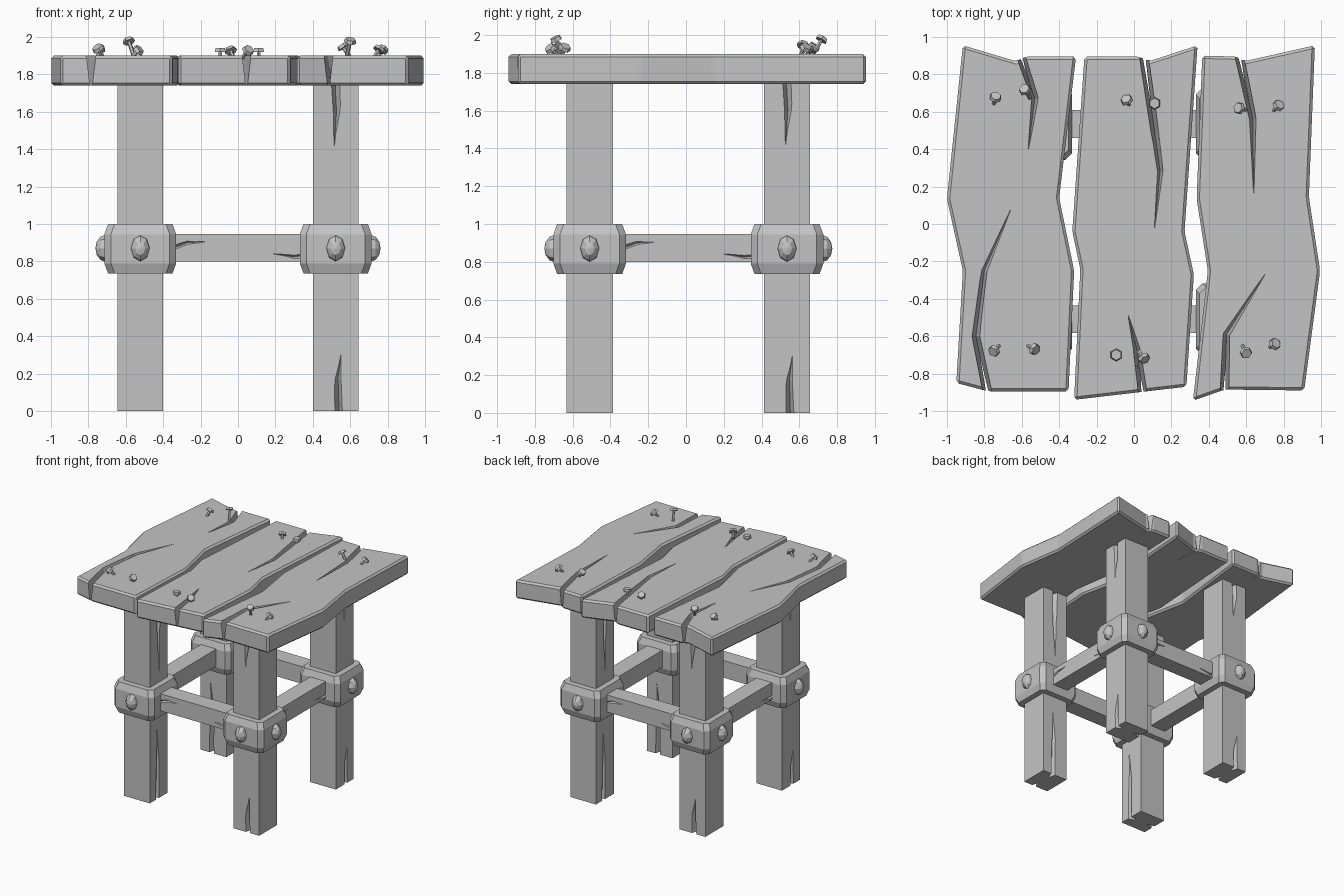
import bpy, bmesh, math
from mathutils import Matrix, Vector

if "Cube" in bpy.data.objects:
    bpy.data.objects.remove(bpy.data.objects["Cube"], do_unlink=True)

grey = bpy.data.materials.new("plain_grey")
grey.use_nodes = True
grey.diffuse_color = (0.55, 0.55, 0.55, 1)
shader = next(n for n in grey.node_tree.nodes if n.type == 'BSDF_PRINCIPLED')
shader.inputs["Base Color"].default_value = grey.diffuse_color
shader.inputs["Roughness"].default_value = 0.8


def finish(bm, name, matrix=None):
    """Turn a bmesh into a flat shaded object."""
    bmesh.ops.recalc_face_normals(bm, faces=bm.faces)
    mesh = bpy.data.meshes.new(name)
    bm.to_mesh(mesh)
    bm.free()
    if matrix:
        mesh.transform(matrix)
    mesh.materials.append(grey)
    obj = bpy.data.objects.new(name, mesh)
    bpy.context.collection.objects.link(obj)
    return obj


def loft(bm, rings):
    """Skin equal-sized rings of points and cap both ends."""
    rows = [[bm.verts.new(p) for p in ring] for ring in rings]
    count = len(rows[0])
    for low, high in zip(rows, rows[1:]):
        for i in range(count):
            j = (i + 1) % count
            bm.faces.new((low[i], low[j], high[j], high[i]))
    bm.faces.new(rows[0][::-1])
    bm.faces.new(rows[-1])


def add_box(bm, centre, size):
    matrix = Matrix.Translation(centre) @ Matrix.Diagonal((*size, 1))
    bmesh.ops.create_cube(bm, size=1, matrix=matrix)


def add_crack(bm, path, normal, width, depth, lift=0.02):
    """Tapered V-shaped wedge along a path, deepest at its first point."""
    n = Vector(normal)
    pts = [Vector(p) for p in path]
    pts[0] += (pts[0] - pts[1]).normalized() * 0.06
    last = len(pts) - 1
    rings = []
    for i, p in enumerate(pts):
        t = (pts[min(i + 1, last)] - pts[max(i - 1, 0)]).normalized()
        fade = 1 - i / last
        d = max(depth * fade ** 1.3, 0.004)
        w = max(width * fade ** 0.5, 0.002) * (d + lift) / d / 2
        side = n.cross(t) * w
        rings.append((p + side + n * lift, p - side + n * lift, p - n * d))
    loft(bm, rings)


def carve(obj, cutter_bm):
    """Subtract the cracks from an object and drop the cutter."""
    cutter = finish(cutter_bm, "crack_cutter")
    cutter.hide_render = True
    mod = obj.modifiers.new("cracks", 'BOOLEAN')
    mod.operation = 'DIFFERENCE'
    mod.solver = 'EXACT'
    mod.use_self = True
    mod.object = cutter
    deps = bpy.context.evaluated_depsgraph_get()
    mesh = bpy.data.meshes.new_from_object(obj.evaluated_get(deps))
    obj.modifiers.clear()
    obj.data = mesh
    bpy.data.objects.remove(cutter, do_unlink=True)


# Table top: three crooked planks, each with a crack from either end
BOTTOM, TOP = 1.74, 1.9
planks = {
    "right_plank": (
        [(-.95, -.85), (-.78, -.895), (-.35, -.895), (-.32, -.25), (-.4, .14),
         (-.31, .895), (-.58, .895), (-.63, .87), (-.915, .955), (-1, .135), (-.915, -.25)],
        [(-.6, .88), (-.53, .67), (-.565, .4)],
        [(-.785, -.89), (-.845, -.6), (-.8, -.25), (-.66, .075)]),
    "middle_plank": (
        [(-.32, -.94), (.28, -.87), (.32, -.27), (.27, -.04), (.34, .955),
         (.08, .87), (.03, .895), (-.265, .895), (-.33, -.04), (-.287, -.24)],
        [(.055, .88), (.11, .5), (.14, .28), (.11, -.02)],
        [(.045, -.885), (.015, -.67), (-.03, -.49)]),
    "left_plank": (
        [(.315, -.945), (.485, -.885), (.91, -.89), (.995, -.25), (.935, .145),
         (.967, .955), (.59, .87), (.55, .895), (.365, .9), (.335, .135), (.395, -.25)],
        [(.565, .885), (.635, .56), (.64, .165)],
        [(.485, -.885), (.495, -.59), (.7, -.27)]),
}
for name, (outline, *cracks) in planks.items():
    bm = bmesh.new()
    loft(bm, [[(x, y, z) for x, y in outline] for z in (BOTTOM, TOP)])
    bmesh.ops.recalc_face_normals(bm, faces=bm.faces)
    bmesh.ops.bevel(bm, geom=bm.edges[:], offset=0.015, segments=1, affect='EDGES')
    plank = finish(bm, name)
    cutter = bmesh.new()
    for path in cracks:
        add_crack(cutter, [(x, y, TOP) for x, y in path], (0, 0, 1), 0.05, 0.22)
    carve(plank, cutter)

# Bent nails: head position, and how far the foot is shifted from the head
nails = [
    (-.74, .68, 1.94, -.01, -.04), (-.585, .72, 1.98, .03, -.05),
    (-.04, .665, 1.93, .015, -.03), (.11, .645, 1.93, 0, 0),
    (.56, .62, 1.95, .04, -.01), (.775, .635, 1.935, -.03, -.03),
    (-.75, -.68, 1.94, .03, .03), (-.53, -.67, 1.93, -.04, .02),
    (-.095, -.7, 1.93, 0, 0), (.055, -.72, 1.93, -.03, .04),
    (.6, -.69, 1.98, -.02, .04), (.755, -.64, 1.935, -.03, -.02),
]
for x, y, z, dx, dy in nails:
    head, foot = Vector((x, y, z)), Vector((x + dx, y + dy, TOP - 0.01))
    axis = head - foot
    turn = axis.to_track_quat('Z', 'Y').to_matrix().to_4x4()
    bm = bmesh.new()
    bmesh.ops.create_cone(bm, cap_ends=True, segments=6, radius1=0.011, radius2=0.011,
                          depth=axis.length,
                          matrix=Matrix.Translation((head + foot) / 2) @ turn)
    bmesh.ops.create_cone(bm, cap_ends=True, segments=6, radius1=0.034, radius2=0.028,
                          depth=0.02, matrix=Matrix.Translation(head) @ turn)
    finish(bm, "nail")

# Frame: one corner and one rail, turned around the middle four times
C = 0.5225          # distance of the legs from the middle
HALF = 0.1225       # half the leg thickness
MID = 0.87          # height of the joints
corners = ("front_left", "back_left", "back_right", "front_right")
sides = ("front", "left", "back", "right")


def bracket_ring(half, z, chamfer=0.035):
    a, b = half, half - chamfer
    ring = [(a, -b), (a, b), (b, a), (-b, a), (-a, b), (-a, -b), (-b, -a), (b, -a)]
    return [(C + u, v - C, z) for u, v in ring]


for k in range(4):
    place = Matrix.Translation((0, 0.0125, 0)) @ Matrix.Rotation(k * math.pi / 2, 4, 'Z')

    # Leg, with short cracks outside and long cracks inside
    bm = bmesh.new()
    add_box(bm, (C, -C, BOTTOM / 2), (2 * HALF, 2 * HALF, BOTTOM + 0.005))
    leg = finish(bm, corners[k] + "_leg")
    leg.data.transform(Matrix.Translation((0, 0, 0.0025)))
    cutter = bmesh.new()
    for facing, stretch in ((-1, 1), (1, 2)):
        y = -C + facing * HALF
        low = [(.54, 0), (.535, .17), (.55, .3)]
        high = [(.52, 0), (.527, .14), (.515, .32)]
        add_crack(cutter, [(x, y, z * stretch) for x, z in low], (0, facing, 0), 0.045, 0.085)
        add_crack(cutter, [(x, y, BOTTOM - z * stretch) for x, z in high],
                  (0, facing, 0), 0.05, 0.085)
    carve(leg, cutter)
    leg.data.transform(place)

    # Faceted bracket around the leg
    bm = bmesh.new()
    loft(bm, [bracket_ring(h, z) for h, z in
              ((.172, .735), (.192, .79), (.192, .945), (.172, 1))])
    finish(bm, corners[k] + "_bracket", place)

    # Faceted studs on the two outer faces
    for angle in (0, math.pi / 2):
        bm = bmesh.new()
        bmesh.ops.create_uvsphere(bm, u_segments=8, v_segments=6, radius=1)
        shape = (Matrix.Translation((C, -C, MID)) @ Matrix.Rotation(angle, 4, 'Z')
                 @ Matrix.Translation((0, -0.185, 0)) @ Matrix.Diagonal((.052, .055, .072, 1))
                 @ Matrix.Rotation(math.pi / 2, 4, 'X'))
        finish(bm, corners[k] + "_stud", place @ shape)

    # Rail between two legs, cracked near both ends
    bm = bmesh.new()
    add_box(bm, (0, -C, MID + 0.003), (2 * C, 0.148, 0.148))
    rail = finish(bm, sides[k] + "_rail")
    cutter = bmesh.new()
    for path in ([(-.36, .865), (-.27, .9), (-.18, .905)],
                 [(.38, .835), (.3, .825), (.19, .84)]):
        add_crack(cutter, [(x, -C - 0.074, z) for x, z in path], (0, -1, 0), 0.025, 0.04)
    carve(rail, cutter)
    rail.data.transform(place)
